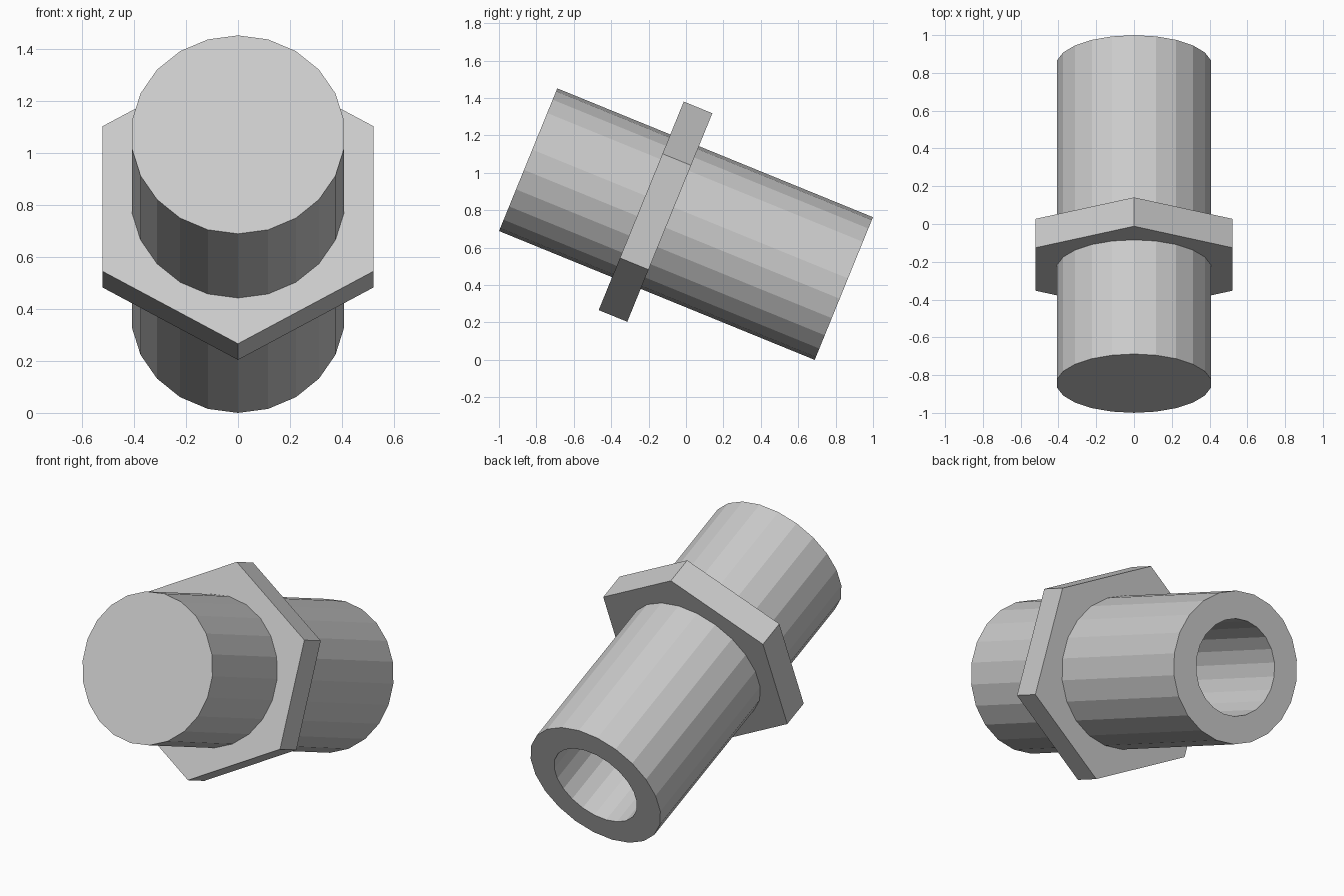
import bpy, bmesh
from math import sin, cos, pi, radians
from mathutils import Matrix

cube = bpy.data.objects.get("Cube")
if cube:
    bpy.data.objects.remove(cube)

# Main dimensions
TILT = radians(22.2)
LENGTH, RADIUS, BORE = 1.823, 0.412, 0.262
NUT_RADIUS, NUT_WIDTH, NUT_POS = 0.602, 0.165, 0.176
CENTRE_Z = LENGTH / 2 * sin(TILT) + RADIUS * cos(TILT)
PLACE = Matrix.Translation((0, 0, CENTRE_Z)) @ Matrix.Rotation(pi / 2 - TILT, 4, 'X')

# Grey metal
metal = bpy.data.materials.new("grey_metal")
metal.use_nodes = True
grey = (0.6, 0.6, 0.6, 1)
metal.diffuse_color = grey
metal.node_tree.nodes["Principled BSDF"].inputs["Base Color"].default_value = grey


def turned_part(name, profile, sides):
    """Faceted solid from (radius, height) rings, closed at both ends."""
    bm = bmesh.new()
    rings = [[bm.verts.new((r * sin(2 * pi * i / sides), r * cos(2 * pi * i / sides), z))
              for i in range(sides)] for r, z in profile]
    for low, high in zip(rings, rings[1:]):
        for i in range(sides):
            j = (i + 1) % sides
            bm.faces.new((low[i], low[j], high[j], high[i]))
    bm.faces.new(rings[0])
    bm.faces.new(rings[-1])
    bmesh.ops.recalc_face_normals(bm, faces=bm.faces)
    mesh = bpy.data.meshes.new(name)
    bm.to_mesh(mesh)
    bm.free()
    mesh.materials.append(metal)
    obj = bpy.data.objects.new(name, mesh)
    obj.matrix_world = PLACE
    bpy.context.collection.objects.link(obj)
    return obj


# Pipe: solid front end, blind bore opening at the lower back end
front, back = LENGTH / 2, -LENGTH / 2
nut_front = NUT_POS + NUT_WIDTH / 2
turned_part("pipe", [(RADIUS, front), (RADIUS, back), (BORE, back), (BORE, nut_front)], 22)

# Hexagonal collar around the pipe
turned_part("hex_collar", [(NUT_RADIUS, NUT_POS - NUT_WIDTH / 2), (NUT_RADIUS, nut_front)], 6)
